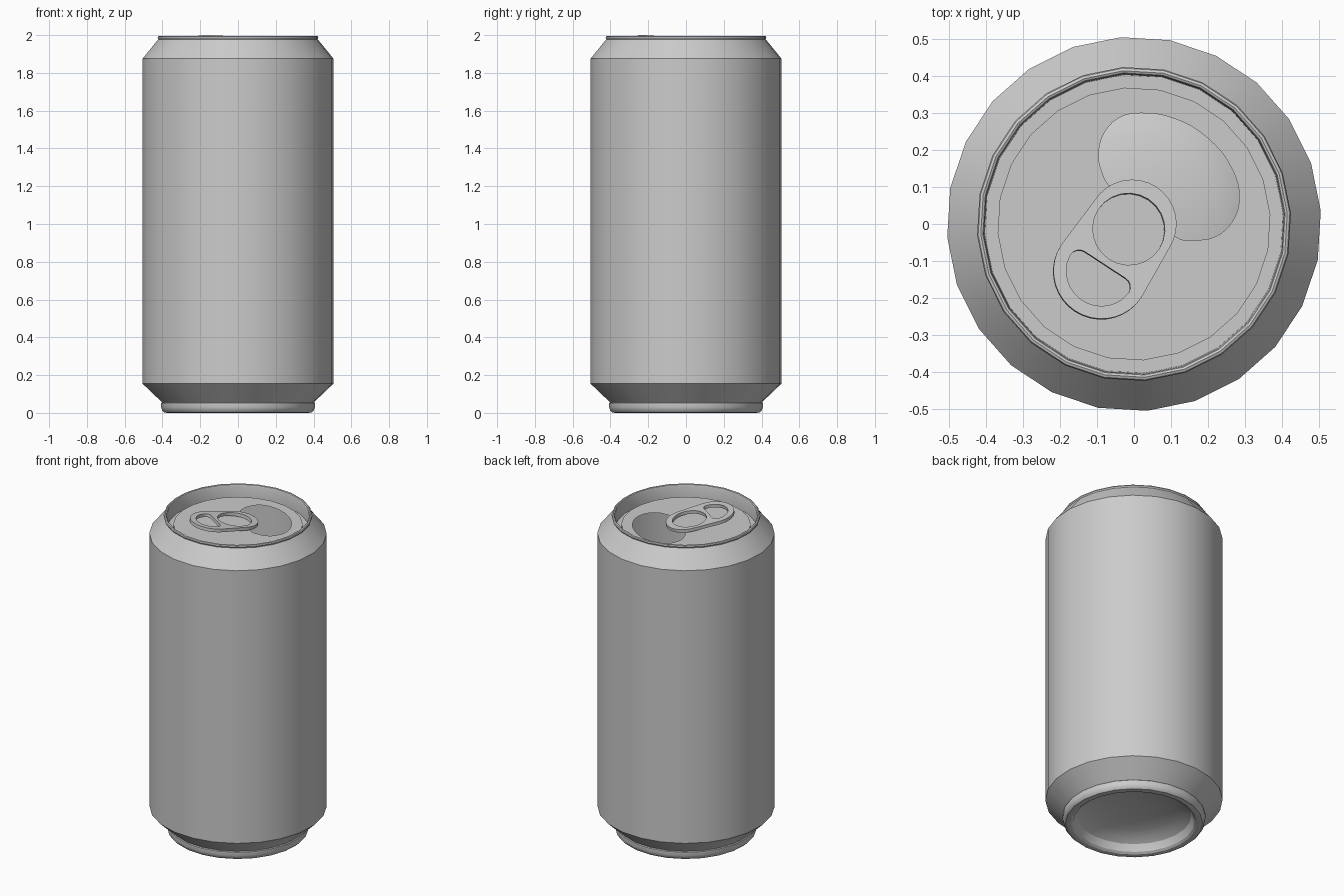
import bpy, bmesh
from math import radians, sin, cos, pi
from mathutils import Matrix, Vector

cube = bpy.data.objects.get("Cube")
if cube:
    bpy.data.objects.remove(cube, do_unlink=True)

SIDES = 24
TURN = radians(4)
LID_Z = 1.932

metal = bpy.data.materials.new("grey_metal")
metal.use_nodes = True
colour = (0.6, 0.6, 0.6, 1)
metal.diffuse_color = colour
metal.node_tree.nodes["Principled BSDF"].inputs["Base Color"].default_value = colour


def arc(radius, start, end, steps, cx=0, cy=0):
    """Points along an arc, angles in degrees."""
    angles = [radians(start + (end - start) * i / steps) for i in range(steps + 1)]
    return [(cx + radius * cos(a), cy + radius * sin(a)) for a in angles]


def finish(obj):
    obj.data.materials.clear()
    obj.data.materials.append(metal)
    bpy.ops.object.select_all(action="DESELECT")
    obj.select_set(True)
    bpy.context.view_layer.objects.active = obj
    bpy.ops.object.shade_smooth_by_angle(angle=radians(30))


def revolve(name, profile):
    """Turn an (r, z) profile around z; a zero radius closes to a point."""
    bm = bmesh.new()
    rings = []
    for r, z in profile:
        if r == 0:
            rings.append([bm.verts.new((0, 0, z))] * SIDES)
        else:
            rings.append([bm.verts.new((r * cos(a), r * sin(a), z))
                          for a in (TURN + 2 * pi * i / SIDES for i in range(SIDES))])
    for low, high in zip(rings, rings[1:]):
        for i in range(SIDES):
            j = (i + 1) % SIDES
            corners = dict.fromkeys((low[i], low[j], high[j], high[i]))
            bm.faces.new(list(corners))
    mesh = bpy.data.meshes.new(name)
    bm.to_mesh(mesh)
    bm.free()
    obj = bpy.data.objects.new(name, mesh)
    bpy.context.collection.objects.link(obj)
    finish(obj)
    return obj


def plate(name, loops, half_thickness=0):
    """Flat filled outline with holes; loops are (points, is_curved)."""
    curve = bpy.data.curves.new(name, "CURVE")
    curve.dimensions = "2D"
    curve.fill_mode = "BOTH"
    curve.extrude = half_thickness
    for points, curved in loops:
        spline = curve.splines.new("BEZIER" if curved else "POLY")
        target = spline.bezier_points if curved else spline.points
        target.add(len(points) - 1)
        for p, (x, y) in zip(target, points):
            if curved:
                p.co = (x, y, 0)
                p.handle_left_type = p.handle_right_type = "AUTO"
            else:
                p.co = (x, y, 0, 1)
        spline.use_cyclic_u = True
        spline.resolution_u = 4
    obj = bpy.data.objects.new(name, curve)
    bpy.context.collection.objects.link(obj)
    bpy.ops.object.select_all(action="DESELECT")
    obj.select_set(True)
    bpy.context.view_layer.objects.active = obj
    bpy.ops.object.convert(target="MESH")
    obj = bpy.context.view_layer.objects.active
    bm = bmesh.new()
    bm.from_mesh(obj.data)
    bmesh.ops.remove_doubles(bm, verts=bm.verts, dist=0.0002)
    if half_thickness:
        bmesh.ops.recalc_face_normals(bm, faces=bm.faces)
    else:
        bm.normal_update()
        bmesh.ops.reverse_faces(bm, faces=[f for f in bm.faces if f.normal.z < 0])
    bm.to_mesh(obj.data)
    bm.free()
    finish(obj)
    return obj


# Can wall: domed base, foot, shoulders, rolled rim and groove round the lid
dome = [(0.34 * sin(t), 0.03 + 0.09 * cos(t)) for t in (pi / 2 * i / 6 for i in range(7))]
dome[0] = (0, 0.12)
revolve("can_body", dome + [
    (0.347, 0.012), (0.36, 0.002), (0.375, 0), (0.392, 0.003), (0.403, 0.014),
    (0.408, 0.03), (0.408, 0.052), (0.403, 0.056), (0.507, 0.155),
    (0.507, 1.875), (0.423, 1.978), (0.426, 1.986), (0.423, 1.993),
    (0.416, 1.996), (0.41, 1.993), (0.407, 1.985), (0.405, 1.905),
    (0.37, 1.905), (0.37, LID_Z)])

# Lid with an open mouth
rim = [(0.37 * cos(a), 0.37 * sin(a)) for a in (TURN + 2 * pi * i / SIDES for i in range(SIDES))]
mouth = [(0.02, 0.3), (0.11, 0.285), (0.2, 0.232), (0.265, 0.15), (0.285, 0.07),
         (0.265, 0.005), (0.222, -0.033), (0.17, -0.043), (0.112, -0.033),
         (0.097, 0.04), (0.03, 0.1), (-0.058, 0.098), (-0.088, 0.145),
         (-0.095, 0.2), (-0.075, 0.255), (-0.035, 0.29)]
lid = plate("lid", [(rim, False), (mouth, True)])
lid.location.z = LID_Z

# Pull tab: rounded outline, round hole over the rivet, finger hole at the far end
REACH = -0.155
outline = arc(0.12, -90, 90, 16) + arc(0.13, 90, 270, 18, REACH)
round_hole = arc(0.098, 0, 345, 23, -0.018, 0)
corner = 0.028
finger_hole = (arc(0.095, 110, 250, 14, REACH)
               + arc(corner, -90, 0, 4, REACH - 0.008, -0.066)
               + arc(corner, 0, 90, 4, REACH - 0.008, 0.066))
tab = plate("pull_tab", [(outline, False), (round_hole, False), (finger_hole, False)], 0.01)
tab.matrix_world = (Matrix.Translation(Vector((-0.005, 0, 1.953)))
                    @ Matrix.Rotation(radians(56.8), 4, "Z")
                    @ Matrix.Rotation(radians(7.5), 4, "Y"))
